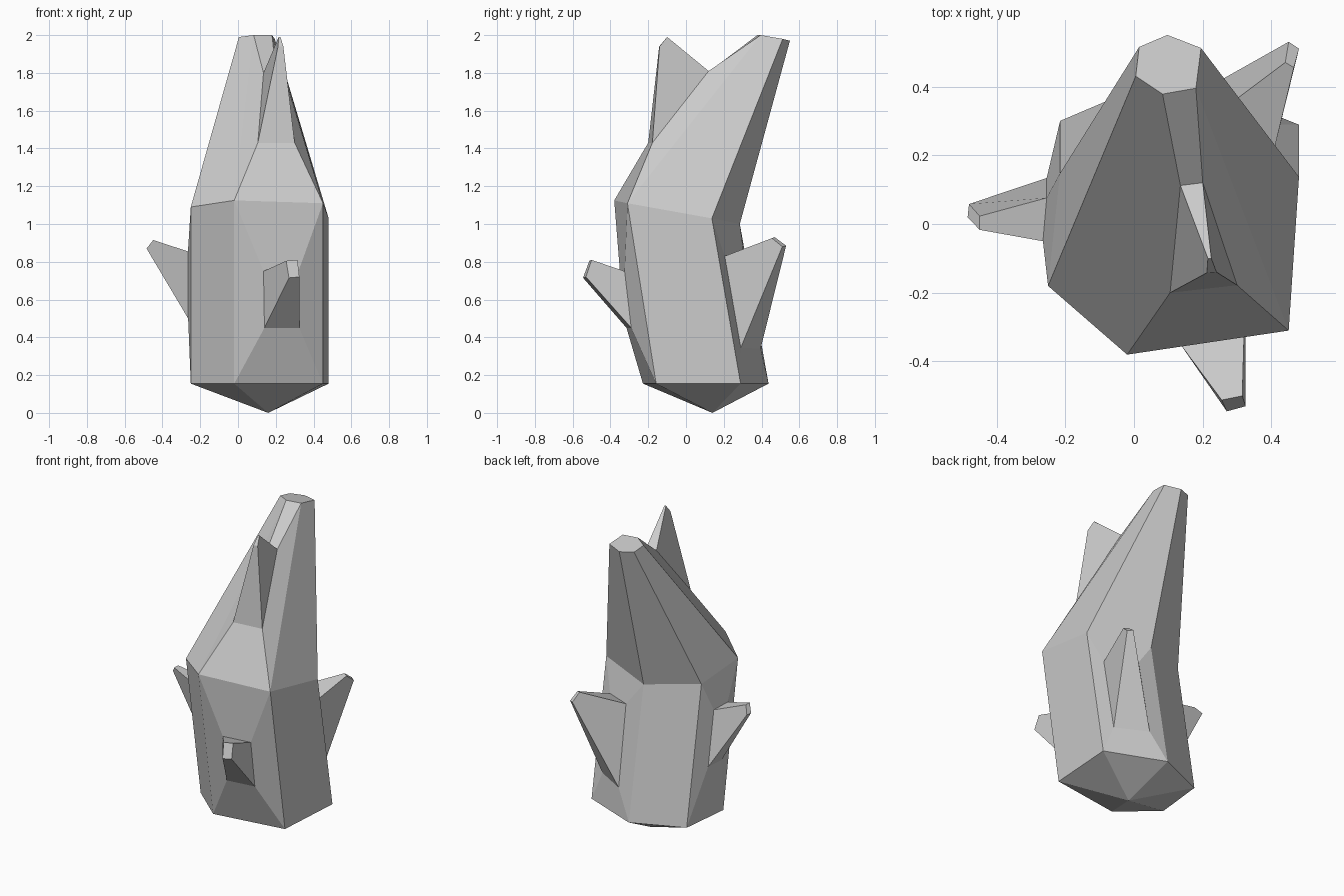
import bpy, bmesh

if "Cube" in bpy.data.objects:
    bpy.data.objects.remove(bpy.data.objects["Cube"])

bm = bmesh.new()


def ring(points):
    return [bm.verts.new(p) for p in points]


def bridge(a, b, skip=()):
    """Join two closed loops with quads, leaving out the skipped sides."""
    n = len(a)
    for i in range(n):
        if i not in skip:
            j = (i + 1) % n
            bm.faces.new((a[i], a[j], b[j], b[i]))


def branch(lower, upper, i, base, tip):
    """Raised panel on one side of the trunk, pulled out into a spike."""
    j = (i + 1) % 6
    outer = [lower[i], lower[j], upper[j], upper[i]]
    base, tip = ring(base), ring(tip)
    bridge(outer, base)
    bridge(base, tip)
    bm.faces.new(tip)


# Six-sided trunk: order is left, front, front right, right, back, back left
shoulder_pts = [(-.25, -.18, 1.09), (-.02, -.38, 1.125), (.45, -.31, 1.11),
                (.48, .137, 1.03), (.107, .285, 1.0), (-.215, .148, 1.035)]
top_pts = [(.005, .43, 1.99), (.083, .378, 2.0), (.18, .395, 2.0),
           (.195, .512, 1.98), (.097, .55, 1.97), (.015, .515, 1.975)]
foot = ring([(x, y + .152, .155) for x, y, z in shoulder_pts])
shoulder = ring(shoulder_pts)
top = ring(top_pts)
bridge(foot, shoulder, skip=(1, 3, 5))
bridge(shoulder, top, skip=(1,))
bm.faces.new(top)

# Pointed underside
point = bm.verts.new((.16, .14, 0))
for i in range(6):
    bm.faces.new((foot[(i + 1) % 6], foot[i], point))

# Front spike
branch(foot, shoulder, 1,
       [(.14, -.315, .45), (.325, -.29, .45), (.32, -.325, .75), (.135, -.35, .75)],
       [(.27, -.545, .715), (.325, -.53, .72), (.315, -.50, .81), (.255, -.512, .805)])
# Right spike
branch(foot, shoulder, 3,
       [(.40, .29, .345), (.21, .395, .34), (.22, .305, .85), (.405, .205, .83)],
       [(.48, .51, .88), (.45, .53, .885), (.44, .47, .93), (.465, .455, .925)])
# Left spike
branch(foot, shoulder, 5,
       [(-.254, .134, .5), (-.264, .01, .5), (-.265, -.05, .855), (-.254, .076, .85)],
       [(-.48, .058, .87), (-.484, .02, .87), (-.449, -.017, .915), (-.449, .023, .915)])
# Upper spike on the leaning front face
branch(shoulder, top, 1,
       [(.105, -.20, 1.43), (.30, -.178, 1.43), (.20, .12, 1.81), (.135, .112, 1.80)],
       [(.212, -.142, 1.94), (.24, -.14, 1.94), (.225, -.1, 1.99), (.215, -.1, 1.99)])

bmesh.ops.recalc_face_normals(bm, faces=bm.faces)
mesh = bpy.data.meshes.new("spiked_trunk")
bm.to_mesh(mesh)
bm.free()
obj = bpy.data.objects.new("spiked_trunk", mesh)
bpy.context.collection.objects.link(obj)
